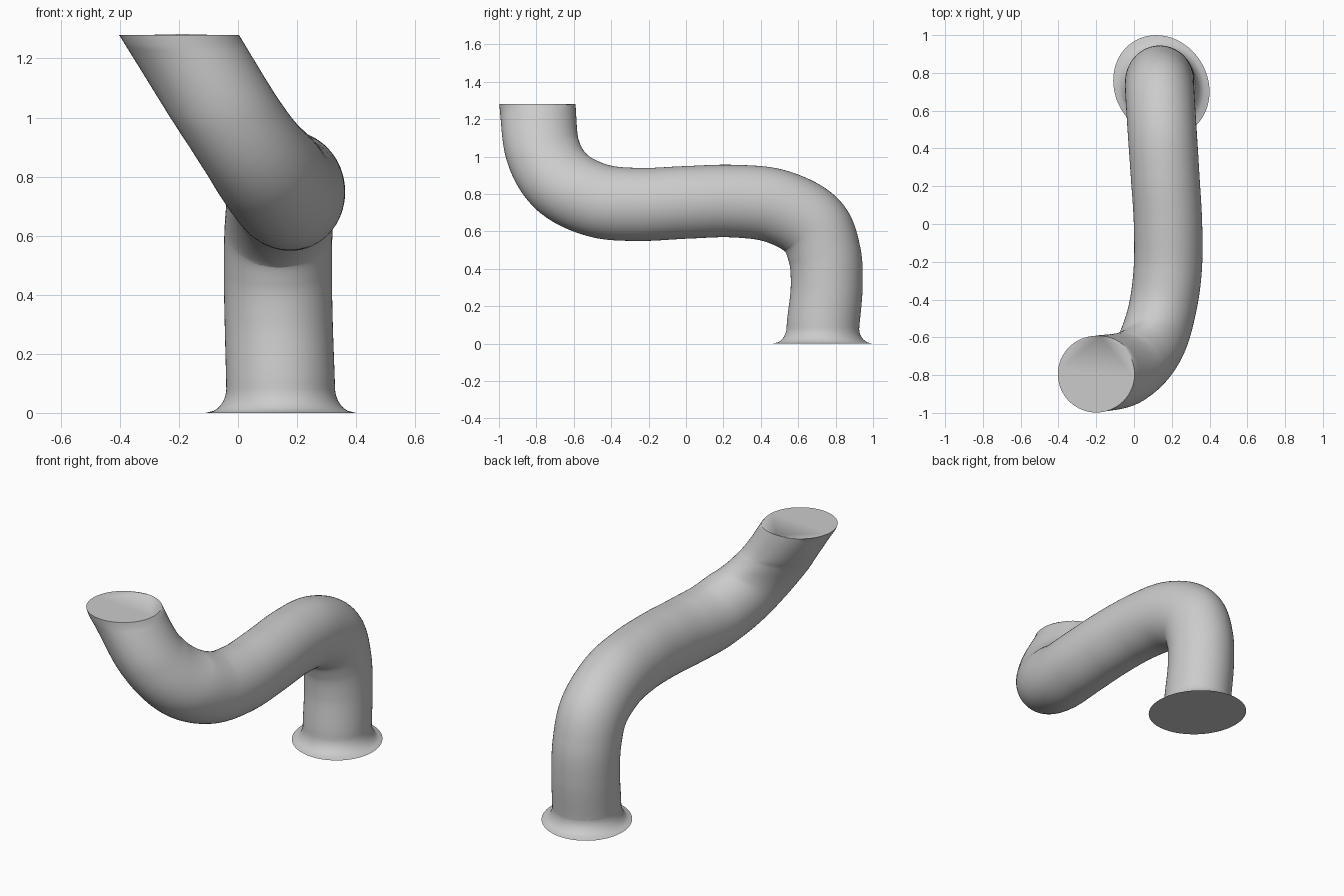
import bpy, bmesh, math
from mathutils import Vector

cube = bpy.data.objects.get("Cube")
if cube:
    bpy.data.objects.remove(cube, do_unlink=True)

grey = bpy.data.materials.new("plain_grey")
grey.use_nodes = True
COLOUR = (0.6, 0.6, 0.6, 1)
grey.diffuse_color = COLOUR
grey.node_tree.nodes["Principled BSDF"].inputs["Base Color"].default_value = COLOUR

SIDES, STEPS, FLARE = 64, 14, 0.085

# Stations along the pipe: centre x, y, z, half width, half depth
STATIONS = [
    (0.145, 0.73, 0.0, 0.184, 0.194),
    (0.144, 0.733, 0.1, 0.184, 0.194),
    (0.138, 0.752, 0.3, 0.183, 0.192),
    (0.135, 0.74, 0.48, 0.183, 0.195),
    (0.138, 0.67, 0.635, 0.183, 0.2),
    (0.15, 0.48, 0.735, 0.183, 0.198),
    (0.165, 0.25, 0.762, 0.182, 0.194),
    (0.18, 0.0, 0.755, 0.181, 0.194),
    (0.178, -0.25, 0.744, 0.181, 0.195),
    (0.145, -0.47, 0.765, 0.183, 0.198),
    (0.075, -0.66, 0.86, 0.192, 0.2),
    (-0.045, -0.765, 1.03, 0.2, 0.2),
    (-0.2, -0.795, 1.28, 0.203, 0.203),
]


def spline(points, steps):
    """Smooth curve through all points, with extended ends."""
    p = [Vector(q) for q in points]
    p = [2 * p[0] - p[1]] + p + [2 * p[-1] - p[-2]]
    out = []
    for a, b, c, d in zip(p, p[1:], p[2:], p[3:]):
        for i in range(steps):
            t = i / steps
            out.append(0.5 * (2 * b + (c - a) * t + (2 * a - 5 * b + 4 * c - d) * t ** 2
                              + (3 * b - a - 3 * c + d) * t ** 3))
    return out + [p[-2]]


path = spline(STATIONS, STEPS)
bm = bmesh.new()
rings = []
for i, s in enumerate(path):
    # Section plane contains the x axis and follows the bend in depth
    ahead, behind = path[min(i + 1, len(path) - 1)], path[max(i - 1, 0)]
    ty, tz = ahead[1] - behind[1], ahead[2] - behind[2]
    if s[2] < FLARE or i == len(path) - 1:
        ty, tz = 0, 1
    across = Vector((0, tz, -ty)).normalized()
    # Concave flare at the foot
    k = max(0, 1 - s[2] / FLARE)
    flare = 1 - math.sqrt(1 - k * k)
    ring = []
    for j in range(SIDES):
        a = math.tau * j / SIDES
        u = (s[3] + 0.071 * flare) * math.cos(a)
        v = (s[4] + 0.074 * flare) * math.sin(a) - 0.03 * flare * math.cos(a)
        ring.append(bm.verts.new(Vector(s[:3]) + Vector((u, 0, 0)) + across * v))
    rings.append(ring)

# Skin and flat end caps
for lower, upper in zip(rings, rings[1:]):
    for j in range(SIDES):
        k = (j + 1) % SIDES
        bm.faces.new((lower[j], lower[k], upper[k], upper[j]))
bm.faces.new(rings[0][::-1])
bm.faces.new(rings[-1])
bmesh.ops.recalc_face_normals(bm, faces=bm.faces[:])

mesh = bpy.data.meshes.new("bent_pipe")
bm.to_mesh(mesh)
bm.free()
mesh.materials.append(grey)
pipe = bpy.data.objects.new("bent_pipe", mesh)
bpy.context.collection.objects.link(pipe)
bpy.ops.object.select_all(action="DESELECT")
pipe.select_set(True)
bpy.context.view_layer.objects.active = pipe
bpy.ops.object.shade_smooth_by_angle(angle=math.radians(40))
